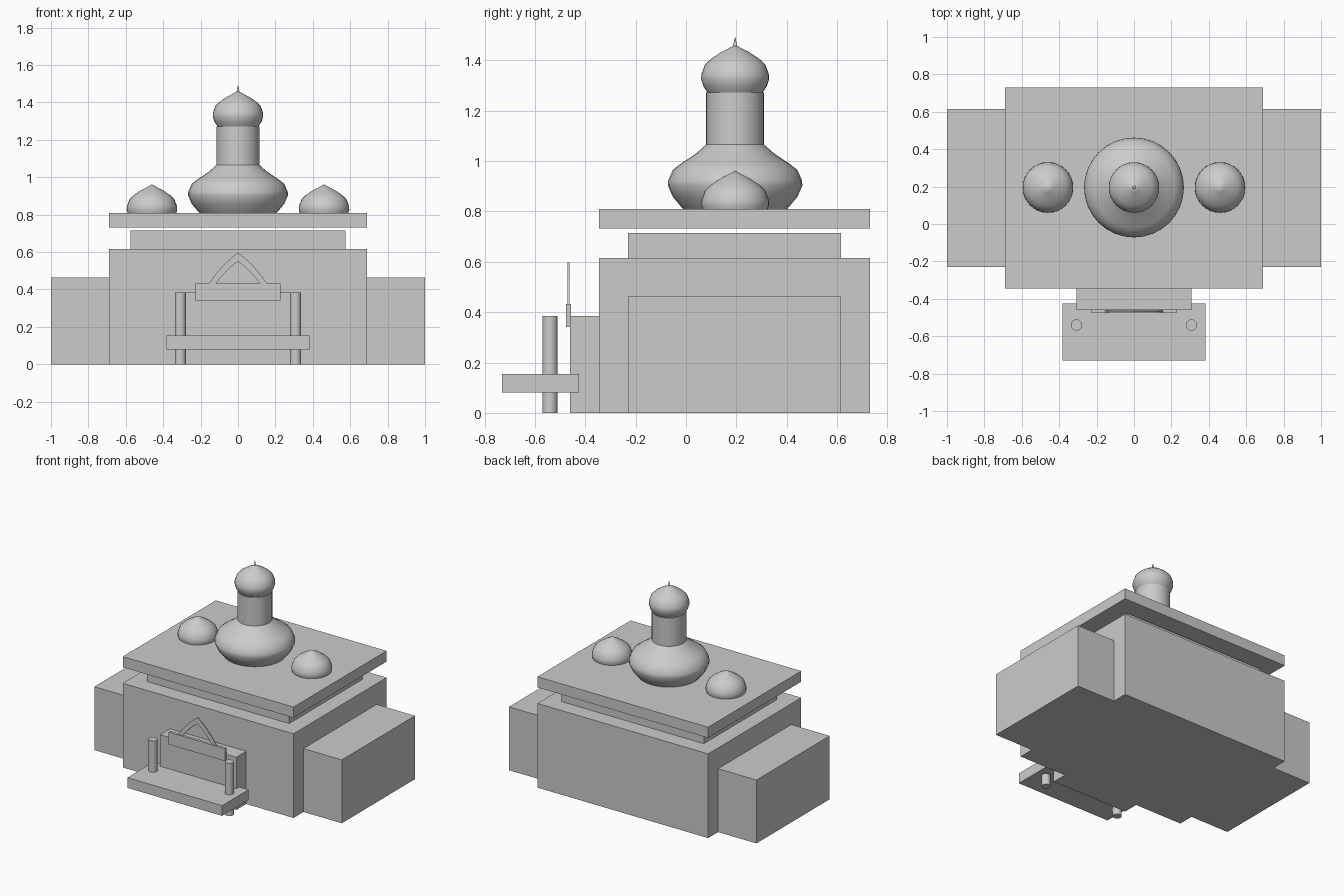
import bpy, bmesh, math

if "Cube" in bpy.data.objects:
    bpy.data.objects.remove(bpy.data.objects["Cube"])

stone = bpy.data.materials.new("grey_stone")
stone.diffuse_color = (0.6, 0.6, 0.6, 1)
stone.use_nodes = True
stone.node_tree.nodes["Principled BSDF"].inputs["Base Color"].default_value = stone.diffuse_color


def finish(name, bm, smooth=False):
    bmesh.ops.recalc_face_normals(bm, faces=bm.faces[:])
    mesh = bpy.data.meshes.new(name)
    bm.to_mesh(mesh)
    bm.free()
    mesh.materials.append(stone)
    ob = bpy.data.objects.new(name, mesh)
    bpy.context.collection.objects.link(ob)
    if smooth:
        bpy.ops.object.select_all(action='DESELECT')
        ob.select_set(True)
        bpy.context.view_layer.objects.active = ob
        bpy.ops.object.shade_smooth_by_angle(angle=math.radians(40))
    return ob


def box(name, x, y, z):
    """Box from (min, max) ranges."""
    bm = bmesh.new()
    bmesh.ops.create_cube(bm, size=1)
    for v in bm.verts:
        v.co = [r[0] if c < 0 else r[1] for c, r in zip(v.co, (x, y, z))]
    return finish(name, bm)


def lathe(name, profile, x, y, z=0, steps=32):
    """Spin (radius, height) points around a vertical axis."""
    bm = bmesh.new()
    rings = []
    for r, h in profile:
        if r == 0:
            rings.append([bm.verts.new((x, y, z + h))] * steps)
        else:
            rings.append([bm.verts.new((x + r * math.cos(2 * math.pi * i / steps),
                                        y + r * math.sin(2 * math.pi * i / steps),
                                        z + h)) for i in range(steps)])
    for a, b in zip(rings, rings[1:]):
        for i in range(steps):
            j = (i + 1) % steps
            bm.faces.new(list(dict.fromkeys((a[i], a[j], b[j], b[i]))))
    for ring in (rings[0], rings[-1]):
        if ring[0] is not ring[1]:
            bm.faces.new(ring)
    return finish(name, bm, True)


# Main hall, upper tier and floating roof slab
box("main_hall", (-0.69, 0.69), (-0.345, 0.73), (0, 0.615))
box("upper_tier", (-0.575, 0.575), (-0.23, 0.615), (0.615, 0.715))
box("roof_slab", (-0.69, 0.69), (-0.345, 0.73), (0.732, 0.81))

# Entrance porch, platform and lintel
box("porch", (-0.308, 0.308), (-0.46, -0.345), (0, 0.385))
box("platform", (-0.383, 0.383), (-0.73, -0.425), (0.08, 0.155))
box("lintel", (-0.228, 0.228), (-0.476, -0.456), (0.342, 0.432))

# Domes on the roof: central onion, drum, top onion and side domes
CY = 0.195
onion = [(0.108, 0), (0.125, 0.025), (0.135, 0.055), (0.134, 0.075), (0.12, 0.112),
         (0.098, 0.134), (0.06, 0.16), (0.025, 0.178), (0, 0.192)]
big = [(0.207, 0.81), (0.247, 0.857), (0.267, 0.902), (0.266, 0.922),
       (0.247, 0.965), (0.215, 0.99), (0.16, 1.026), (0.115, 1.065)]
lathe("central_dome", big, 0, CY)
lathe("drum", [(0.115, 1.04), (0.115, 1.272)], 0, CY)
lathe("top_dome", onion, 0, CY, 1.27)
lathe("spire", [(0.01, 1.45), (0, 1.495)], 0, CY, steps=12)

# Mirrored wings, side domes and columns
for s, side in ((-1, "left"), (1, "right")):
    box("wing_" + side, sorted((s * 0.69, s)), (-0.23, 0.615), (0, 0.463))
    lathe("side_dome_" + side, onion, s * 0.46, CY, 0.77)
    lathe("column_" + side, [(0.03, 0), (0.03, 0.385)], s * 0.308, -0.54, steps=24)

# Pointed arch above the lintel
outer = [(-0.157, 0.43), (-0.12, 0.482), (-0.075, 0.532), (-0.035, 0.57), (0, 0.597)]
inner = [(-0.118, 0.43), (-0.09, 0.467), (-0.057, 0.503), (-0.027, 0.53), (0, 0.55)]
outer += [(-x, z) for x, z in outer[-2::-1]]
inner += [(-x, z) for x, z in inner[-2::-1]]
bm = bmesh.new()
grid = [[bm.verts.new((x, y, z)) for x, z in path]
        for path, y in ((outer, -0.47), (inner, -0.47), (inner, -0.462), (outer, -0.462))]
for k in range(4):
    a, b = grid[k], grid[(k + 1) % 4]
    for i in range(len(outer) - 1):
        bm.faces.new((a[i], a[i + 1], b[i + 1], b[i]))
for i in (0, -1):
    bm.faces.new([g[i] for g in grid])
finish("pointed_arch", bm)
